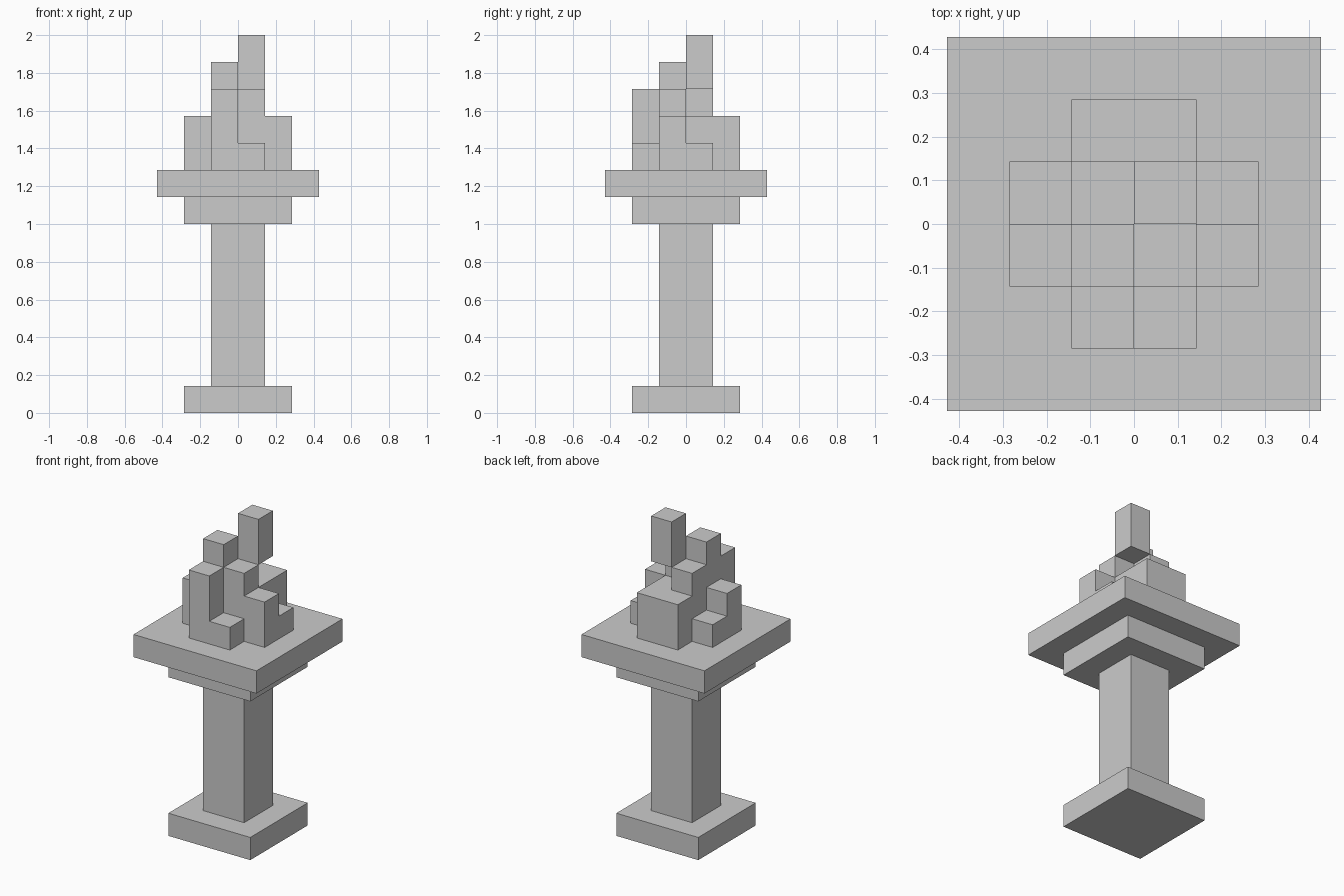
import bpy, bmesh
from math import radians

if "Cube" in bpy.data.objects:
    bpy.data.objects.remove(bpy.data.objects["Cube"])

U = 1 / 7  # one block


def finish(name, bm):
    bmesh.ops.remove_doubles(bm, verts=bm.verts, dist=1e-4)
    bmesh.ops.dissolve_limit(bm, angle_limit=radians(1), verts=bm.verts, edges=bm.edges)
    bmesh.ops.recalc_face_normals(bm, faces=bm.faces)
    mesh = bpy.data.meshes.new(name)
    bm.to_mesh(mesh)
    bm.free()
    obj = bpy.data.objects.new(name, mesh)
    bpy.context.collection.objects.link(obj)
    return obj


def square_stack(name, profile):
    """Sweep a (half width, height) profile around a square."""
    bm = bmesh.new()
    rings = [[bm.verts.new((sx * r * U, sy * r * U, z * U))
              for sx, sy in ((-1, -1), (1, -1), (1, 1), (-1, 1))] for r, z in profile]
    for a, b in zip(rings, rings[1:]):
        for i in range(4):
            j = (i + 1) % 4
            bm.faces.new((a[i], a[j], b[j], b[i]))
    bm.faces.new(rings[0][::-1])
    bm.faces.new(rings[-1])
    return finish(name, bm)


def block_cluster(name, cells, floor):
    """Skin a set of block cells, keeping only exposed faces."""
    bm = bmesh.new()
    for cell in cells:
        for axis in range(3):
            for side in (0, 1):
                near = list(cell)
                near[axis] += 2 * side - 1
                if tuple(near) in cells or near[2] < floor:
                    continue
                a, b = (axis + 1) % 3, (axis + 2) % 3
                loop = []
                for da, db in ((0, 0), (1, 0), (1, 1), (0, 1)):
                    p = list(cell)
                    p[axis] += side
                    p[a] += da
                    p[b] += db
                    loop.append(bm.verts.new([c * U for c in p]))
                bm.faces.new(loop if side else loop[::-1])
    return finish(name, bm)


# Foot, post, collar and bowl plate
square_stack("torch_stand", [(2, 0), (2, 1), (1, 1), (1, 7), (2, 7),
                             (2, 8), (3, 8), (3, 9)])

# Flame: top height of each block column
heights = {(-1, -2): 12, (0, -2): 10,
           (-2, -1): 11, (-1, -1): 13, (0, -1): 12, (1, -1): 11,
           (-2, 0): 10, (-1, 0): 12, (0, 0): 11, (1, 0): 10,
           (-1, 1): 11, (0, 1): 11}
block_cluster("flame", {(x, y, z) for (x, y), h in heights.items()
                        for z in range(9, h)}, 9)

# Detached flame tip
block_cluster("flame_tip", {(0, 0, 12), (0, 0, 13)}, 9)
